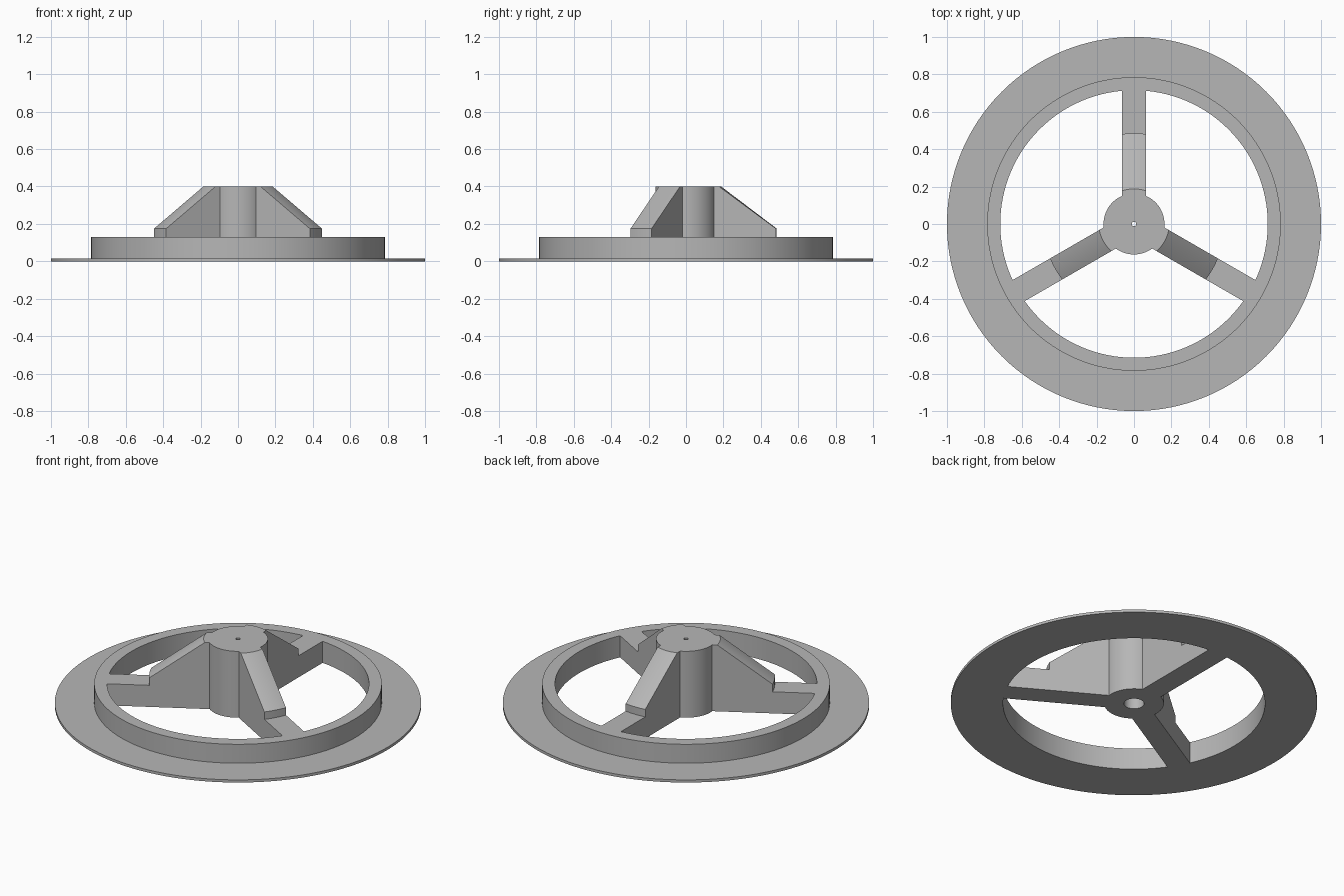
import bpy, bmesh, math

cube = bpy.data.objects.get("Cube")
if cube:
    bpy.data.objects.remove(cube, do_unlink=True)

grey = bpy.data.materials.new("plain_grey")
grey.use_nodes = True
colour = (0.47, 0.47, 0.47, 1)
grey.diffuse_color = colour
grey.node_tree.nodes["Principled BSDF"].inputs["Base Color"].default_value = colour


def finish(name, bm):
    bmesh.ops.recalc_face_normals(bm, faces=bm.faces)
    mesh = bpy.data.meshes.new(name)
    bm.to_mesh(mesh)
    bm.free()
    mesh.materials.append(grey)
    obj = bpy.data.objects.new(name, mesh)
    bpy.context.collection.objects.link(obj)
    bpy.ops.object.select_all(action='DESELECT')
    obj.select_set(True)
    bpy.context.view_layer.objects.active = obj
    bpy.ops.object.shade_smooth_by_angle(angle=math.radians(30))
    return obj


def lathe(name, profile, steps=128):
    """Revolve a closed (radius, height) profile around z."""
    bm = bmesh.new()
    rings = []
    for i in range(steps):
        a = math.tau * i / steps
        rings.append([bm.verts.new((r * math.cos(a), r * math.sin(a), z)) for r, z in profile])
    n = len(profile)
    for i in range(steps):
        here, after = rings[i], rings[(i + 1) % steps]
        for j in range(n):
            k = (j + 1) % n
            bm.faces.new((here[j], after[j], after[k], here[k]))
    return finish(name, bm)


def spoke(name, profile, width, angle, columns=9):
    """Slab across the spoke width whose ends follow circles about the axis."""
    bm = bmesh.new()
    rows = []
    for i in range(columns):
        x = width * (i / (columns - 1) - 0.5)
        rows.append([bm.verts.new((x, math.sqrt(r * r - x * x), z)) for r, z in profile])
    n = len(profile)
    for here, after in zip(rows, rows[1:]):
        for j in range(n):
            k = (j + 1) % n
            bm.faces.new((here[j], after[j], after[k], here[k]))
    bm.faces.new(rows[0])
    bm.faces.new(rows[-1])
    obj = finish(name, bm)
    obj.rotation_euler.z = angle
    return obj


HEIGHT = 0.4
RIM_TOP = 0.13

# Flat flange with the raised rim
lathe("flanged_rim", [(0.715, 0), (1, 0), (1, 0.016), (0.785, 0.016),
                      (0.785, RIM_TOP), (0.715, RIM_TOP)])

# Hub with a wide bore below and a pinhole at the top
lathe("hub", [(0.055, 0), (0.163, 0), (0.163, HEIGHT), (0.012, HEIGHT),
              (0.012, 0.36), (0.055, 0.36)])

# Three spokes, each with a sloping gusset
gusset = [(0.155, 0), (0.72, 0), (0.72, RIM_TOP), (0.485, RIM_TOP),
          (0.485, 0.175), (0.188, HEIGHT), (0.155, HEIGHT)]
for i, side in enumerate(("back", "front_right", "front_left")):
    spoke("spoke_" + side, gusset, 0.13, math.tau * i / 3)
